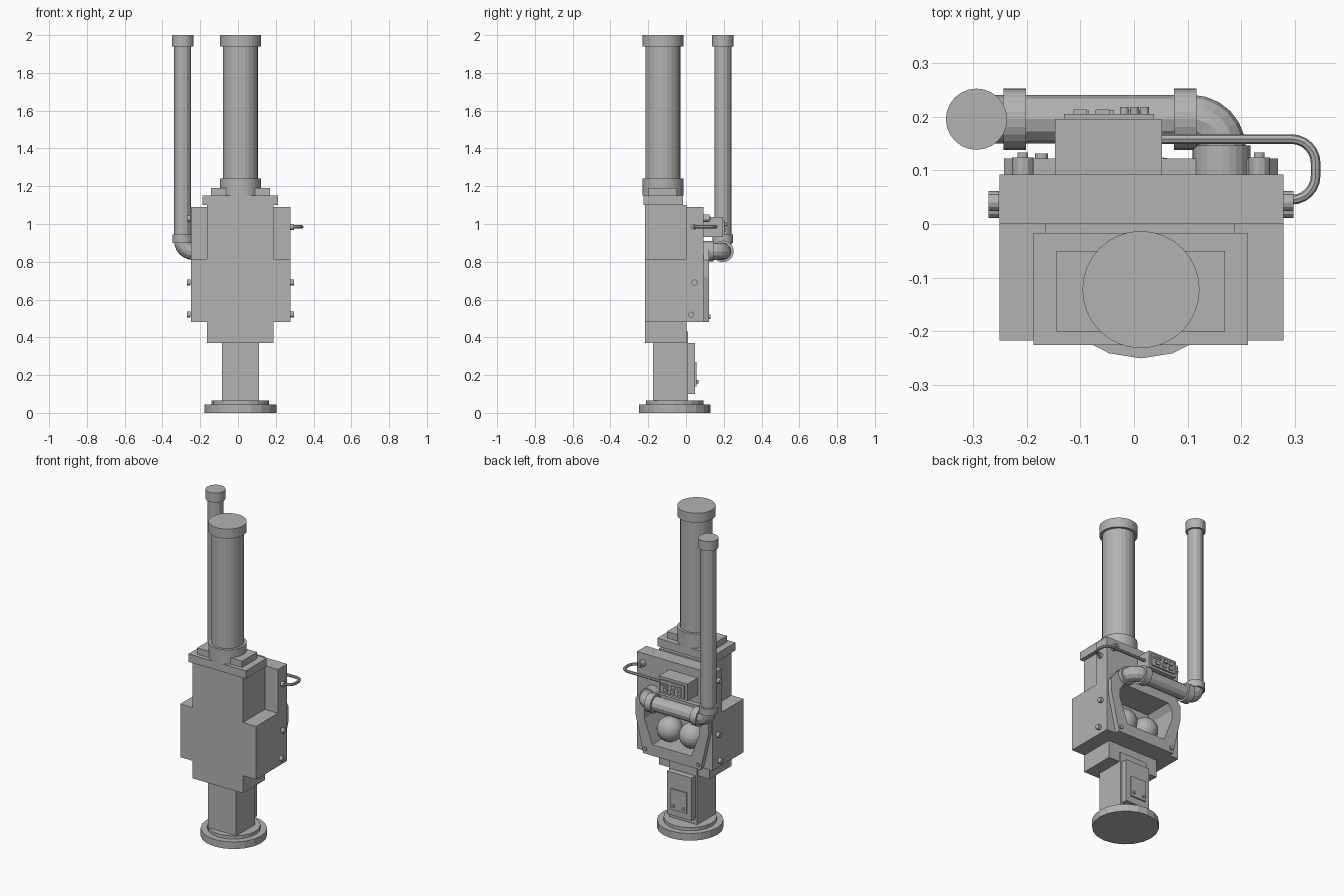
import bpy, bmesh, math
from mathutils import Vector, Matrix

if "Cube" in bpy.data.objects:
    bpy.data.objects.remove(bpy.data.objects["Cube"], do_unlink=True)

# One grey for everything
GREY = (0.45, 0.45, 0.45, 1)
grey = bpy.data.materials.new("machine_grey")
grey.use_nodes = True
grey.diffuse_color = GREY
grey.node_tree.nodes["Principled BSDF"].inputs["Base Color"].default_value = GREY

CX = 0.013  # centre line of the machine
AXES = {"x": Vector((1, 0, 0)), "y": Vector((0, 1, 0)), "z": Vector((0, 0, 1))}


def finish(name, bm):
    bmesh.ops.recalc_face_normals(bm, faces=bm.faces[:])
    mesh = bpy.data.meshes.new(name)
    bm.to_mesh(mesh)
    bm.free()
    mesh.materials.append(grey)
    ob = bpy.data.objects.new(name, mesh)
    bpy.context.collection.objects.link(ob)
    return ob


def box(name, x, y, z):
    bm = bmesh.new()
    bmesh.ops.create_cube(bm, size=1)
    for v in bm.verts:
        v.co = [r[0] + (c + 0.5) * (r[1] - r[0]) for c, r in zip(v.co, (x, y, z))]
    return finish(name, bm)


def rod(name, start, length, radius, axis="z", sides=24):
    bm = bmesh.new()
    bmesh.ops.create_cone(bm, cap_ends=True, segments=sides, radius1=radius,
                          radius2=radius, depth=length)
    turn = AXES["z"].rotation_difference(AXES[axis]).to_matrix().to_4x4()
    middle = Vector(start) + AXES[axis] * length / 2
    bm.transform(Matrix.Translation(middle) @ turn)
    return finish(name, bm)


def prism(name, half, y0, y1):
    """Extrude a left-right symmetric outline along y."""
    outline = [(CX + x, z) for x, z in half] + [(CX - x, z) for x, z in reversed(half)]
    bm = bmesh.new()
    face = bm.faces.new([bm.verts.new((x, y0, z)) for x, z in outline])
    moved = bmesh.ops.extrude_face_region(bm, geom=[face])["geom"]
    verts = [g for g in moved if isinstance(g, bmesh.types.BMVert)]
    bmesh.ops.translate(bm, verts=verts, vec=(0, y1 - y0, 0))
    return finish(name, bm)


def pipe(name, corners, radius, bend, resolution=4):
    """Round pipe along a path whose corners are rounded."""
    pts = [Vector(c) for c in corners]
    path = [pts[0]]
    for before, corner, after in zip(pts, pts[1:], pts[2:]):
        a = (before - corner).normalized() * bend
        b = (after - corner).normalized() * bend
        for i in range(7):
            t = i / 6 * math.pi / 2
            path.append(corner + a * (1 - math.sin(t)) + b * (1 - math.cos(t)))
    path.append(pts[-1])
    curve = bpy.data.curves.new(name, "CURVE")
    curve.dimensions = "3D"
    curve.bevel_depth = radius
    curve.bevel_resolution = resolution
    curve.use_fill_caps = True
    spline = curve.splines.new("POLY")
    spline.points.add(len(path) - 1)
    for p, co in zip(spline.points, path):
        p.co = (*co, 1)
    spline.use_smooth = False
    curve.materials.append(grey)
    ob = bpy.data.objects.new(name, curve)
    bpy.context.collection.objects.link(ob)
    bpy.ops.object.select_all(action="DESELECT")
    ob.select_set(True)
    bpy.context.view_layer.objects.active = ob
    bpy.ops.object.convert(target="MESH")
    return ob


# Round base and square neck
rod("base_disc", (CX, -0.06, 0), 0.045, 0.19, sides=20)
rod("base_step", (CX, -0.06, 0.04), 0.025, 0.152, sides=20)
box("neck", (-0.085, 0.11), (-0.175, 0.01), (0.06, 0.43))
box("neck_panel", (CX - 0.085, CX + 0.085), (0, 0.048), (0.1, 0.37))
box("neck_hatch", (CX - 0.055, CX + 0.055), (0.04, 0.056), (0.14, 0.27))
for x in (-0.035, 0.035):
    rod("hatch_bolt", (CX + x, 0.05, 0.165), 0.015, 0.009, "y", 12)

# Body blocks
body = [
    box("body_core", (-0.165, 0.187), (-0.2175, 0.002), (0.37, 1.1)),
    box("body_wide", (-0.25, 0.278), (-0.217, 0.001), (0.48, 0.815)),
    box("back_slab", (-0.25, 0.278), (0, 0.092), (0.48, 1.09)),
]
box("top_plate", (-0.187, 0.212), (-0.225, -0.017), (1.1, 1.15))
box("top_step", (-0.144, 0.169), (-0.2, -0.05), (1.15, 1.19))

# Back frame and the cavity behind it
body.append(prism("back_frame", [(0.2, 0.48), (0.255, 0.72), (0.255, 0.81),
                                 (0.2, 0.88)], 0.09, 0.122))
cutter = prism("cavity_cutter", [(0.135, 0.55), (0.192, 0.7), (0.192, 0.76),
                                 (0.165, 0.8)], -0.06, 0.2)
cutter.hide_render = True
for part in body:
    mod = part.modifiers.new("cavity", "BOOLEAN")
    mod.operation, mod.object, mod.solver = "DIFFERENCE", cutter, "EXACT"
    bpy.context.view_layer.objects.active = part
    bpy.ops.object.modifier_apply(modifier=mod.name)
bpy.data.objects.remove(cutter, do_unlink=True)

for side in (-1, 1):
    # Balls resting in the cavity
    bm = bmesh.new()
    bmesh.ops.create_uvsphere(bm, u_segments=24, v_segments=16, radius=0.076)
    bm.transform(Matrix.Translation((CX + 0.004 + side * 0.077, 0.025, 0.627)))
    finish("ball", bm)
    # Bolts on the back
    rod("frame_bolt", (CX + side * 0.185, 0.115, 0.51), 0.016, 0.012, "y", 12)
    rod("slab_bolt", (CX + side * 0.22, 0.09, 1.03), 0.034, 0.02, "y", 12)
    rod("slab_bolt_tip", (CX + side * 0.22, 0.12, 1.03), 0.013, 0.01, "y", 12)
    # Bolts on the sides
    x = CX + side * 0.264
    for y, z in ((0.04, 0.985 if side > 0 else 1.03), (0.045, 0.69), (0.027, 0.52)):
        rod("side_bolt", (x if side > 0 else x - 0.02, y, z), 0.02, 0.016, "x", 12)

# Main column
rod("column_collar", (CX, -0.122, 1.15), 0.09, 0.109, sides=32)
rod("column", (CX, -0.122, 1.2), 0.76, 0.093)
rod("column_cap", (CX, -0.122, 1.94), 0.06, 0.109, sides=32)

# Side pipe: down, across the back, into the body
PX, PY, PZ = -0.293, 0.195, 0.855
pipe("exhaust_pipe", [(PX, PY, 1.97), (PX, PY, PZ), (0.163, PY, PZ),
                      (0.163, 0.08, PZ)], 0.045, 0.055)
rod("exhaust_cap", (PX, PY, 1.94), 0.06, 0.057)
rod("exhaust_collar", (PX, PY, 0.9), 0.045, 0.055)
for x in (-0.243, 0.074):
    rod("pipe_flange", (x, PY, PZ), 0.042, 0.057, "x")
rod("pipe_wall_flange", (0.163, 0.088, PZ), 0.058, 0.054, "y")

# Control box with buttons
box("control_box", (-0.147, 0.052), (0.09, 0.195), (0.93, 1.037))
box("control_face", (-0.13, 0.037), (0.19, 0.205), (0.945, 1.022))
for i in range(3):
    rod("knob", (-0.018 + i * 0.019, 0.2, 0.998), 0.018, 0.008, "y", 12)
    box("key", (-0.113 + i * 0.048, -0.085 + i * 0.048), (0.2, 0.212), (0.957, 0.977))
for x in (-0.113, -0.072):
    box("switch", (x, x + 0.026), (0.2, 0.213), (0.988, 1.008))

# Cable from the control box round to the left side
pipe("cable", [(0.04, 0.158, 0.985), (0.338, 0.158, 0.985), (0.338, 0.045, 0.985),
               (0.27, 0.045, 0.985)], 0.009, 0.045, 2)
